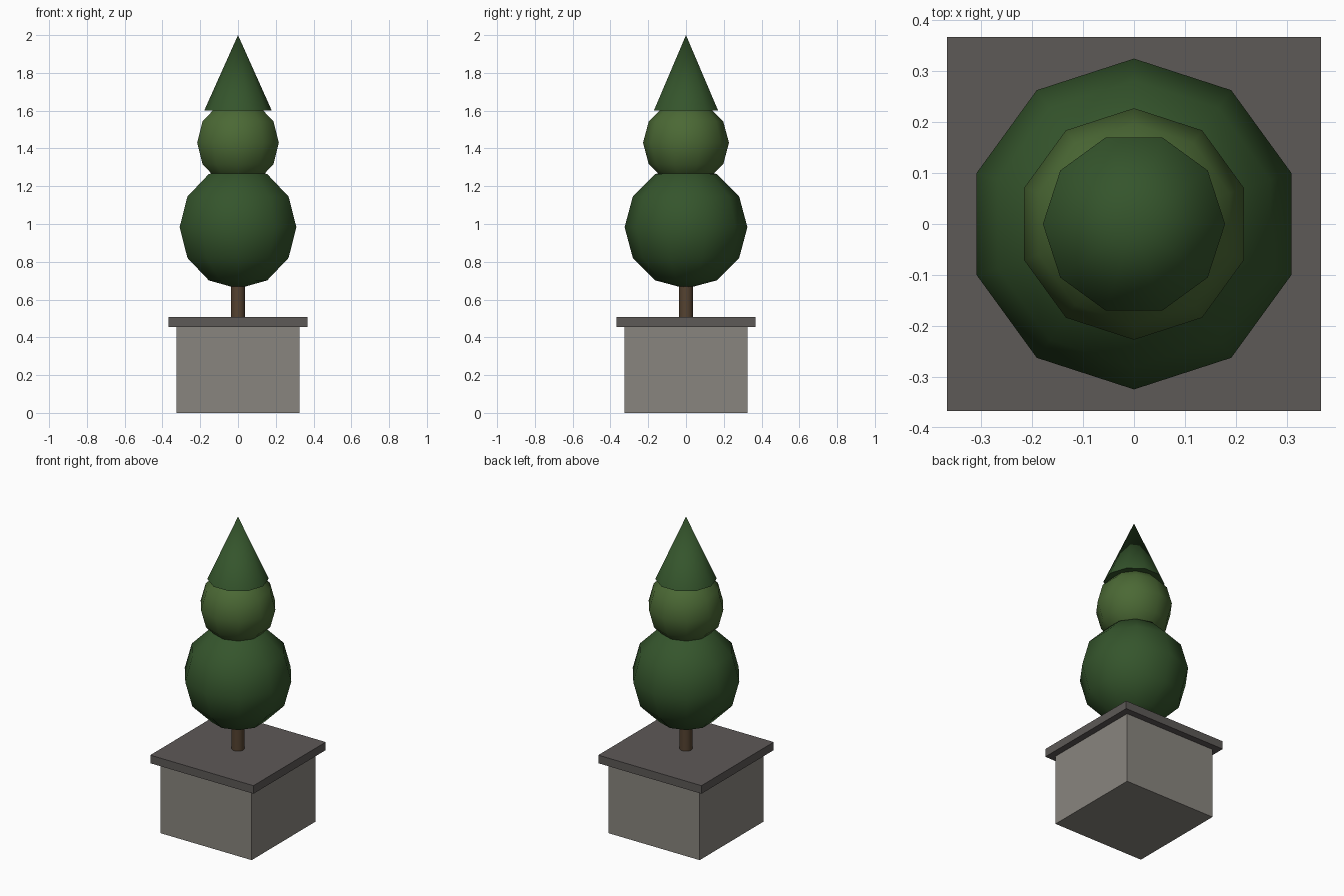
import bpy, math

if "Cube" in bpy.data.objects:
    bpy.data.objects.remove(bpy.data.objects["Cube"])

SIDES = 10


def finish(name, color, smooth_angle=None):
    ob = bpy.context.object
    ob.name = name
    mat = bpy.data.materials.new(name + "_color")
    mat.diffuse_color = (*color, 1)
    mat.use_nodes = True
    mat.node_tree.nodes["Principled BSDF"].inputs["Base Color"].default_value = mat.diffuse_color
    ob.data.materials.append(mat)
    if smooth_angle:
        bpy.ops.object.shade_smooth_by_angle(angle=math.radians(smooth_angle))
    return ob


def box(name, width, z0, z1, color):
    bpy.ops.mesh.primitive_cube_add(size=1, location=(0, 0, (z0 + z1) / 2))
    bpy.context.object.scale = (width, width, z1 - z0)
    bpy.ops.object.transform_apply(location=False, rotation=False, scale=True)
    finish(name, color)


def ball(name, radius, z, color):
    bpy.ops.mesh.primitive_uv_sphere_add(segments=SIDES, ring_count=6, radius=radius,
                                         location=(0, 0, z))
    finish(name, color, 60)


def tapered(name, r0, r1, z0, z1, color):
    # turned 90 degrees so a corner lies on the x axis
    bpy.ops.mesh.primitive_cone_add(vertices=SIDES, radius1=r0, radius2=r1, depth=z1 - z0,
                                    location=(0, 0, (z0 + z1) / 2),
                                    rotation=(0, 0, math.pi / 2))
    bpy.ops.object.transform_apply(location=False, rotation=True, scale=False)
    finish(name, color, 50)


# Planter box and its overhanging rim slab
box("planter", 0.65, 0, 0.455, (0.25, 0.235, 0.21))
box("planter_rim", 0.735, 0.455, 0.507, (0.11, 0.1, 0.095))

# Trunk
tapered("trunk", 0.038, 0.038, 0.507, 0.72, (0.09, 0.055, 0.03))

# Clipped foliage: two balls and a pointed top
ball("lower_foliage", 0.325, 0.983, (0.035, 0.09, 0.025))
ball("upper_foliage", 0.2275, 1.43, (0.07, 0.14, 0.035))
tapered("foliage_tip", 0.179, 0, 1.6, 2.0, (0.035, 0.09, 0.025))
